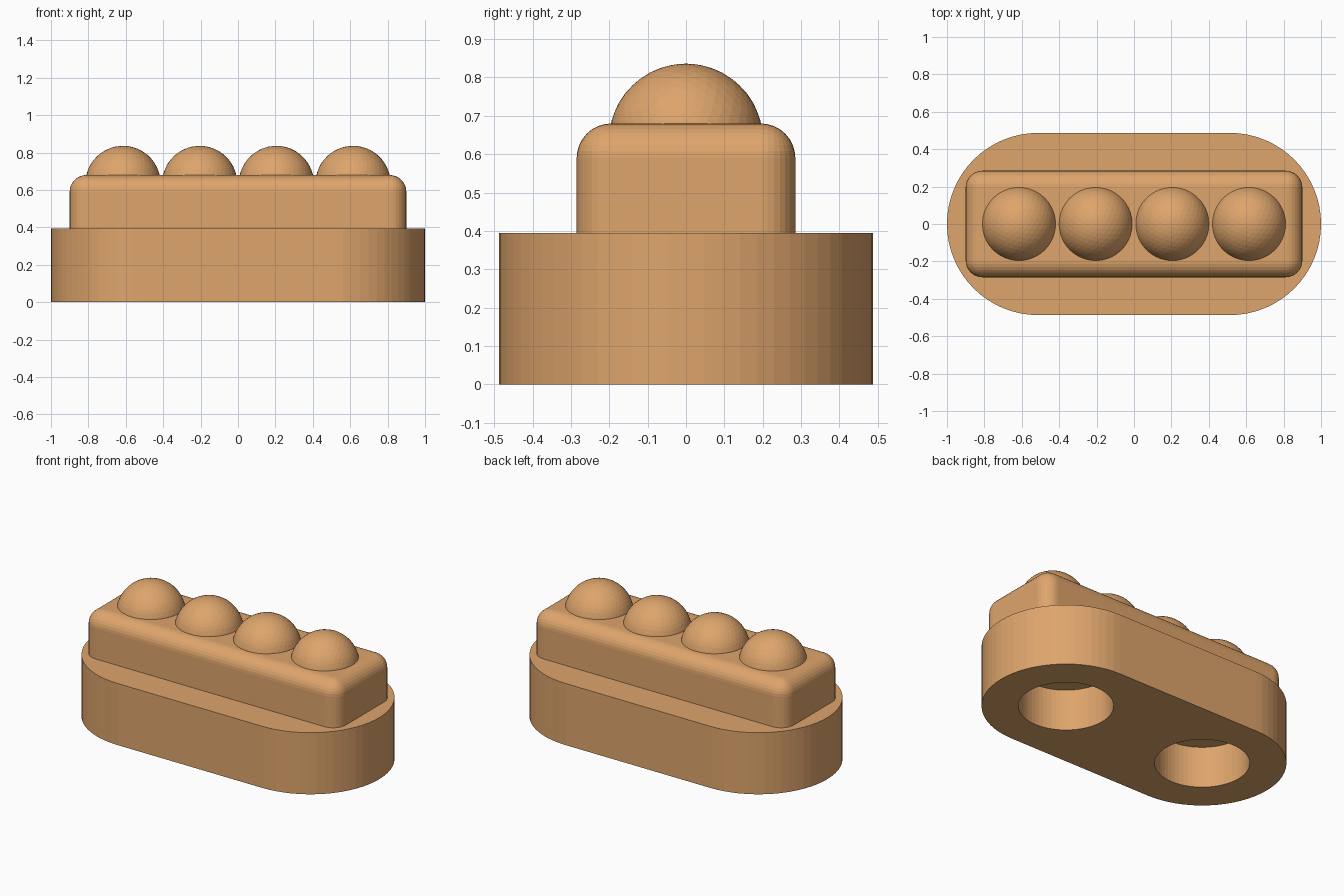
import bpy, bmesh, math

if "Cube" in bpy.data.objects:
    bpy.data.objects.remove(bpy.data.objects["Cube"])

LENGTH, HALF_W, BASE_H = 2.0, 0.487, 0.394
END_X = LENGTH / 2 - HALF_W          # centre of each rounded end
HOLE_R, HOLE_DEPTH = 0.275, 0.265
BODY_X, BODY_Y, BODY_TOP, BODY_R = 0.9, 0.285, 0.68, 0.09
DOME_R, DOME_TOP, DOME_GAP = 0.201, 0.836, 0.41

wood = bpy.data.materials.new("light_wood")
wood.diffuse_color = (0.73, 0.376, 0.15, 1)
wood.use_nodes = True
wood.node_tree.nodes["Principled BSDF"].inputs["Base Color"].default_value = wood.diffuse_color


def add_object(name, bm):
    bmesh.ops.recalc_face_normals(bm, faces=bm.faces[:])
    mesh = bpy.data.meshes.new(name)
    bm.to_mesh(mesh)
    bm.free()
    obj = bpy.data.objects.new(name, mesh)
    obj.data.materials.append(wood)
    bpy.context.collection.objects.link(obj)
    return obj


def prism(name, outline, z0, z1):
    bm = bmesh.new()
    face = bm.faces.new([bm.verts.new((x, y, z0)) for x, y in outline])
    top = bmesh.ops.extrude_face_region(bm, geom=[face])["geom"]
    verts = [v for v in top if isinstance(v, bmesh.types.BMVert)]
    bmesh.ops.translate(bm, verts=verts, vec=(0, 0, z1 - z0))
    return add_object(name, bm)


def arc(cx, radius, start, sweep, steps):
    angles = [start + sweep * i / steps for i in range(steps + 1)]
    return [(cx + radius * math.cos(a), radius * math.sin(a)) for a in angles]


# Base block with two rounded ends
outline = (arc(END_X, HALF_W, -math.pi / 2, math.pi, 32)
           + arc(-END_X, HALF_W, math.pi / 2, math.pi, 32))
base = prism("base", outline, 0, BASE_H)

# Round blind holes in the underside
for side, label in ((-1, "left"), (1, "right")):
    circle = arc(side * END_X, HOLE_R, 0, math.tau, 64)[:-1]
    cutter = prism(f"{label}_hole_cutter", circle, -0.1, HOLE_DEPTH)
    cutter.hide_render = True
    cutter.hide_set(True)
    cut = base.modifiers.new(f"{label}_hole", "BOOLEAN")
    cut.operation = "DIFFERENCE"
    cut.solver = "EXACT"
    cut.object = cutter

# Upper block, rounded on its upright and top edges
bm = bmesh.new()
bmesh.ops.create_cube(bm, size=1)
for v in bm.verts:
    v.co.x *= 2 * BODY_X
    v.co.y *= 2 * BODY_Y
    v.co.z = BODY_TOP if v.co.z > 0 else BASE_H - 0.004
edges = [e for e in bm.edges if any(v.co.z > BASE_H for v in e.verts)]
bmesh.ops.bevel(bm, geom=edges, offset=BODY_R, offset_type="OFFSET",
                segments=8, profile=0.5, affect="EDGES")
add_object("upper_block", bm)

# Row of four domes sunk into the upper block
for i in range(4):
    bm = bmesh.new()
    bmesh.ops.create_icosphere(bm, subdivisions=4, radius=DOME_R)
    dome = add_object(f"dome_{i + 1}", bm)
    dome.location = ((i - 1.5) * DOME_GAP, 0, DOME_TOP - DOME_R)
